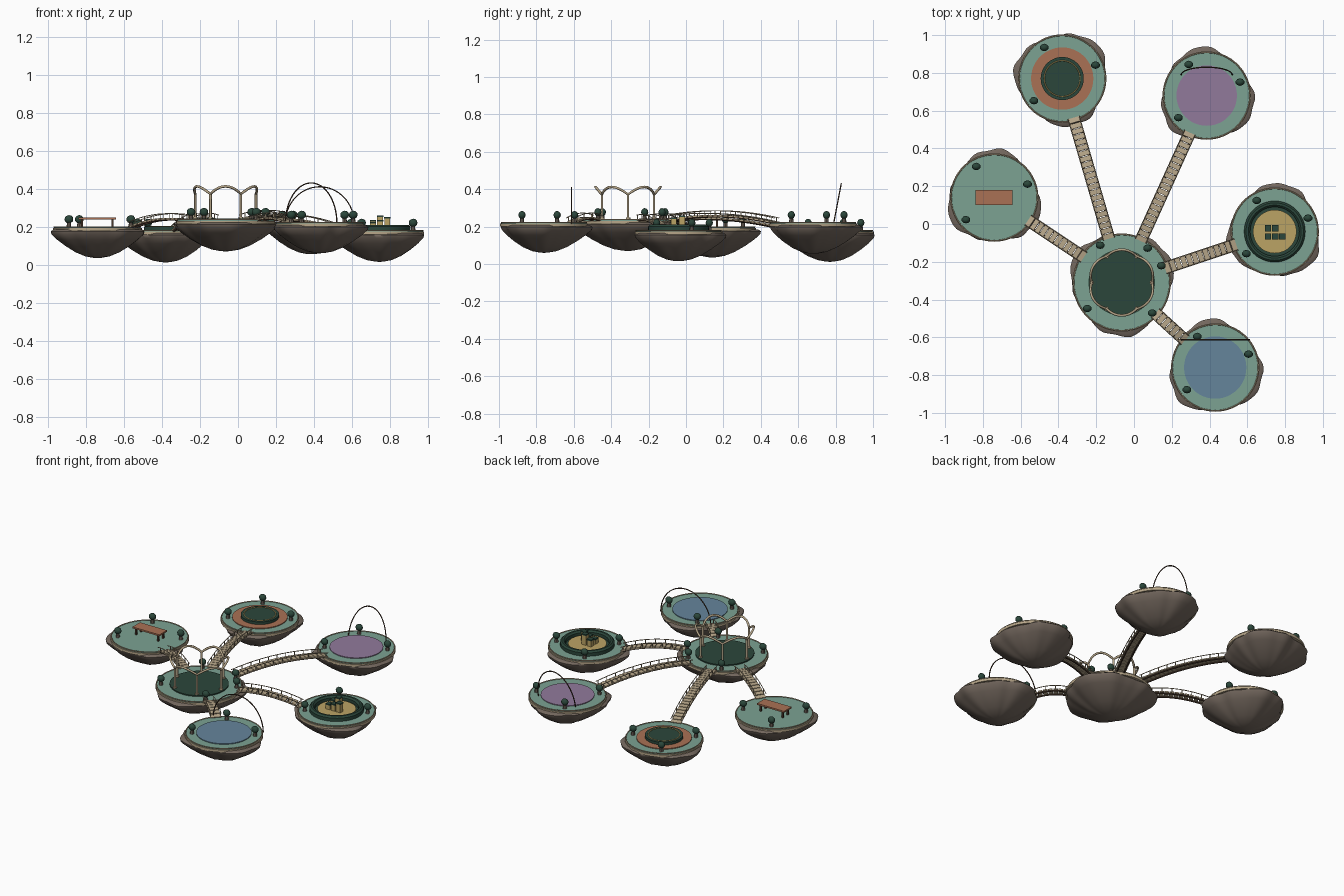
import bpy, bmesh, math
from math import sin, cos, pi, radians
from mathutils import Vector

if "Cube" in bpy.data.objects:
    bpy.data.objects.remove(bpy.data.objects["Cube"])


def material(name, r, g, b):
    m = bpy.data.materials.new(name)
    m.use_nodes = True
    m.diffuse_color = (r, g, b, 1)
    m.node_tree.nodes["Principled BSDF"].inputs["Base Color"].default_value = (r, g, b, 1)
    return m


ROCK = material("brown rock", .17, .135, .11)
TEAL = material("sage teal", .20, .36, .29)
GREEN = material("dark green", .024, .062, .043)
TAN = material("pale timber", .47, .38, .25)
WOOD = material("dark wood", .07, .04, .025)
CLAY = material("terracotta", .40, .165, .09)
PURPLE = material("muted purple", .285, .195, .33)
BLUE = material("slate blue", .13, .235, .33)
GOLD = material("ochre", .50, .37, .13)


def finish(name, bm, mat, angle=35):
    bmesh.ops.recalc_face_normals(bm, faces=bm.faces)
    me = bpy.data.meshes.new(name)
    bm.to_mesh(me)
    bm.free()
    me.materials.append(mat)
    me.polygons.foreach_set("use_smooth", [True] * len(me.polygons))
    ob = bpy.data.objects.new(name, me)
    bpy.context.collection.objects.link(ob)
    me.set_sharp_from_angle(angle=radians(angle))
    return ob


def lathe(name, c, profile, mat, n=48, shape=lambda a, k: 1, angle=35):
    """Spin (radius, z) pairs round a centre; shape varies the radius."""
    bm = bmesh.new()
    rings = []
    for k, (r, z) in enumerate(profile):
        ring = []
        for i in range(n):
            a = 2 * pi * i / n
            s = r * shape(a, k)
            ring.append(bm.verts.new((c[0] + s * cos(a), c[1] + s * sin(a), z)))
        rings.append(ring)
    for p, q in zip(rings, rings[1:]):
        for i in range(n):
            j = (i + 1) % n
            bm.faces.new((p[i], p[j], q[j], q[i]))
    bm.faces.new(rings[0])
    bm.faces.new(rings[-1])
    return finish(name, bm, mat, angle)


def disc(name, c, r, z0, z1, mat, n=48):
    return lathe(name, c, [(r, z0), (r, z1)], mat, n)


def tube(name, points, r, mat, closed=False):
    cu = bpy.data.curves.new(name, "CURVE")
    cu.dimensions = "3D"
    cu.bevel_depth = r
    cu.bevel_resolution = 1
    cu.use_fill_caps = True
    sp = cu.splines.new("POLY")
    sp.points.add(len(points) - 1)
    for p, co in zip(sp.points, points):
        p.co = (*co, 1)
    sp.use_cyclic_u = closed
    cu.materials.append(mat)
    ob = bpy.data.objects.new(name, cu)
    bpy.context.collection.objects.link(ob)


def ring(name, c, r, z, thick, mat):
    tube(name, [polar(c, r, 7.5 * i, z) for i in range(48)], thick, mat, True)


def polar(c, r, deg, z):
    a = radians(deg)
    return Vector((c[0] + r * cos(a), c[1] + r * sin(a), z))


def add_box(bm, centre, size, direction=Vector((1, 0, 0))):
    x = direction.normalized()
    y = Vector((0, 0, 1)).cross(x).normalized()
    z = x.cross(y)
    new = bmesh.ops.create_cube(bm, size=1)["verts"]
    for v in new:
        o = v.co.copy()
        v.co = Vector(centre) + x * o.x * size[0] + y * o.y * size[1] + z * o.z * size[2]


def box(name, centre, size, mat):
    bm = bmesh.new()
    add_box(bm, centre, size)
    finish(name, bm, mat)


def tree(name, p):
    lathe(name + "_trunk", p, [(.013, p.z - .005), (.010, p.z + .025)], ROCK, 8)
    bm = bmesh.new()
    bmesh.ops.create_icosphere(bm, subdivisions=2, radius=.022)
    for v in bm.verts:
        v.co = Vector((v.co.x * 1.08, v.co.y * .9, v.co.z)) + p + Vector((0, 0, .042))
    finish(name + "_crown", bm, GREEN, 60)


def island(name, c, r, top, bottom, lobe, trees, tree_r):
    h = top - .012 - bottom
    prof = [(.97, 0), (1.02, .07), (1.0, .17), (.88, .36), (.70, .58),
            (.48, .80), (.27, .94), (.10, .99), (.02, 1)]

    def lump(a, k):
        fade = max(0, 1 - abs(k - 2) / 6)
        return (1 + (.035 + .045 * fade) * cos(3 * (a - radians(lobe)))
                + .02 * cos(8 * a + lobe) + .012 * cos(13 * a))
    lathe(name + "_rock", c, [(p * r * 1.01, top - .012 - q * h) for p, q in prof],
          ROCK, 72, lump, 60)
    disc(name + "_kerb", c, r, top - .02, top - .004, TAN, 64)
    disc(name + "_lawn", c, r - .006, top - .015, top, TEAL, 64)
    ring(name + "_edge_rail", c, r - .006, top + .002, .003, TAN)
    for i, a in enumerate(trees):
        tree(f"{name}_tree_{i}", polar(c, tree_r, a, top))


def bridge(name, a, ra, b, rb):
    a, b = Vector(a), Vector(b)
    d = Vector((b.x - a.x, b.y - a.y, 0)).normalized()
    a, b = a + d * (ra - .02), b - d * (rb - .02)
    side = Vector((-d.y, d.x, 0))
    rise = .012 + .03 * (b - a).length

    def at(t, s=0, up=0):
        return a.lerp(b, t) + side * s + Vector((0, 0, up + rise * 4 * t * (1 - t)))
    n = max(5, round((b - a).length / .03))
    planks, posts = bmesh.new(), bmesh.new()
    for i in range(n):
        t = (i + .5) / n
        along = at(t + .01) - at(t - .01)
        add_box(planks, at(t), ((b - a).length / n - .004, .064, .008), along)
        if i % 2 == 0:
            for s in (-.031, .031):
                add_box(posts, at(t, s, .012), (.004, .004, .026))
    finish(name + "_planks", planks, TAN)
    finish(name + "_posts", posts, TAN)
    for s in (-1, 1):
        tube(name + "_rail", [at(i / 16, s * .031, .026) for i in range(17)], .0025, TAN)
        tube(name + "_beam", [at(i / 16, s * .022, -.006) for i in range(17)], .005, WOOD)


def hoop(name, c, half, z, height, lean):
    pts = []
    for i in range(33):
        a = pi * i / 32
        pts.append((c[0] - half * cos(a), c[1] + lean * sin(a), z + height * sin(a)))
    tube(name, pts, .0035, WOOD)


# islands
hub = (-.065, -.31, .235)
spots = {"stage": ((-.38, .77, .178), .012, 45),
         "purple": ((.385, .68, .22), .055, 100),
         "table": ((-.74, .14, .197), .035, 90),
         "garden": ((.745, -.04, .178), .015, 80),
         "pool": ((.43, -.76, .22), .06, 100)}
island("hub", hub, .26, hub[2], .07, -90, (120, 53, 23, 217, 315), .228)
for name, (c, low, lobe) in spots.items():
    island(name, c, .234, c[2], low, lobe, (120, 22, 218), .19)
    bridge(name + "_bridge", hub, .26, c, .234)

# hub pavilion
disc("hub_floor", hub, .176, .23, .242, GREEN)
crown = []
for k in range(6):
    base = polar(hub, .16, 60 * k, .24)
    tube("pavilion_column", [base, polar(hub, .16, 60 * k, .375)], .007, TAN)
    disc("pavilion_foot", base, .012, .238, .25, TAN, 12)
    for j in range(10):
        s = sin(pi * j / 10)
        crown.append(polar(hub, .16 + .014 * s, 60 * k + 6 * j, .372 + .04 * s))
tube("pavilion_crown", crown, .007, TAN, True)

# stage island
c = spots["stage"][0]
disc("stage_paving", c, .165, c[2] - .01, c[2] + .005, CLAY)
disc("stage_platform", c, .114, c[2], c[2] + .022, GREEN)
ring("stage_inlay", c, .095, c[2] + .022, .003, GOLD)

# purple court and pool, each with a thin hoop
c = spots["purple"][0]
disc("purple_court", c, .16, c[2] - .01, c[2] + .005, PURPLE)
hoop("court_hoop", (c[0], c[1] + .11), .135, c[2], .21, .04)
c = spots["pool"][0]
disc("pool_water", c, .165, c[2] - .01, c[2] + .005, BLUE)
hoop("pool_hoop", (c[0], c[1] + .148), .182, c[2] - .005, .195, 0)

# table island
c = spots["table"][0]
box("table_top", (c[0], c[1], .243), (.196, .078, .010), CLAY)
for x in (-.08, .08):
    for y in (-.025, .025):
        box("table_leg", (c[0] + x, c[1] + y, .217), (.01, .01, .045), WOOD)

# garden island with hedge ring and planters
c = spots["garden"][0]
z = c[2]
lathe("garden_hedge", c, [(.162, z - .005), (.162, z + .022), (.152, z + .032), (.140, z + .032),
                          (.130, z + .022), (.130, z + .002)], GREEN)
disc("garden_floor", c, .115, z, z + .012, GOLD)
for x, y, h in ((-.035, .018, .05), (.003, .018, .075), (-.035, -.026, .04),
                (.003, -.026, .05), (.04, -.026, .065)):
    box("planter", (c[0] + x, c[1] + y, z + h / 2), (.031, .031, h), GOLD)
    box("planter_top", (c[0] + x, c[1] + y, z + h + .003), (.033, .033, .008), GREEN)
